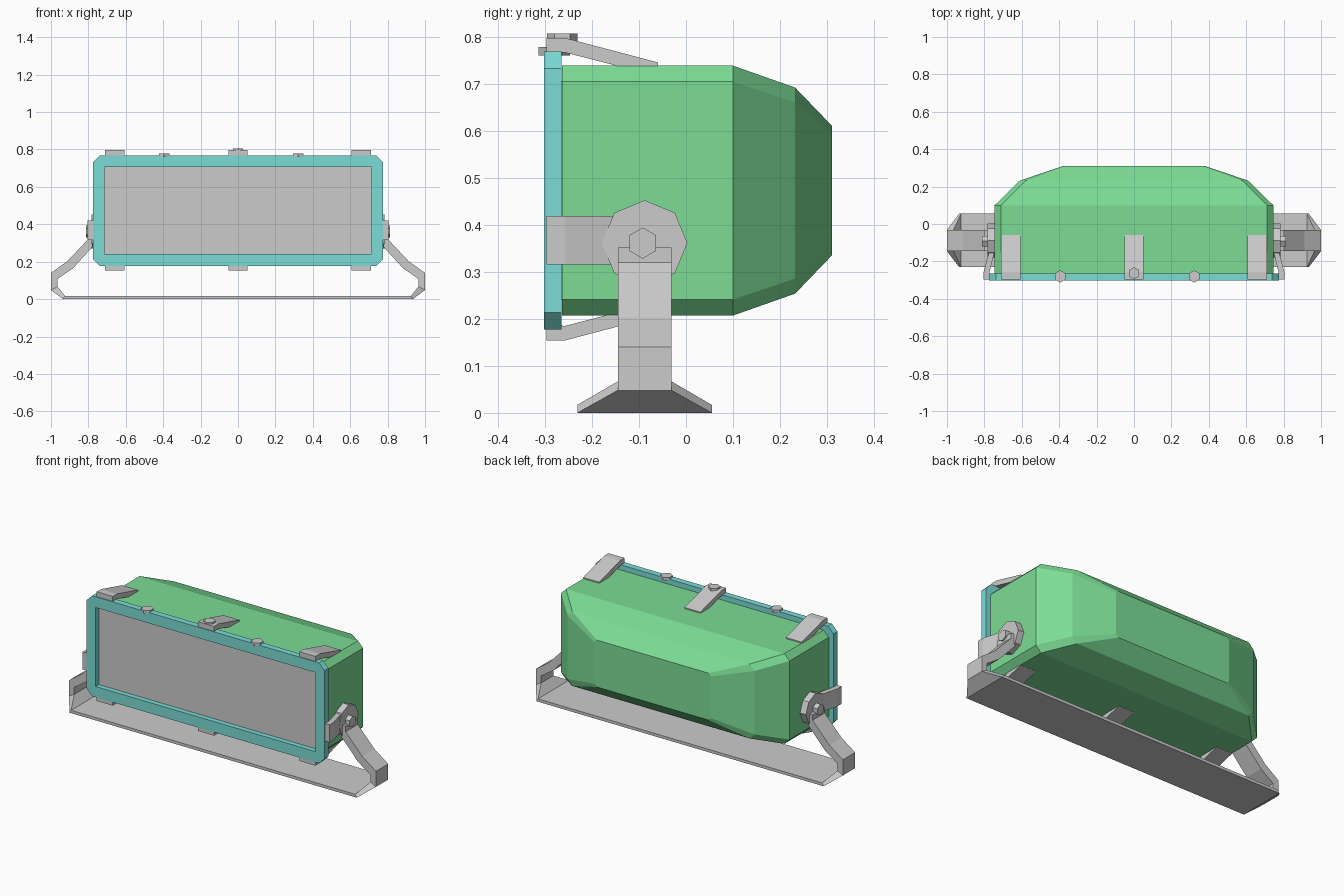
import bpy, bmesh, math
from mathutils import Vector

if "Cube" in bpy.data.objects:
    bpy.data.objects.remove(bpy.data.objects["Cube"])


def material(name, rgb):
    m = bpy.data.materials.new(name)
    m.diffuse_color = (*rgb, 1)
    m.use_nodes = True
    m.node_tree.nodes["Principled BSDF"].inputs["Base Color"].default_value = m.diffuse_color
    return m


GREEN = material("green", (0.20, 0.72, 0.30))
CYAN = material("cyan", (0.20, 0.72, 0.68))
ZC = 0.4725  # height of the lamp's centre


def loft(name, rings, mat=None, closed=False):
    """Skin a row of equal-length rings; cap the ends, or join last to first."""
    bm = bmesh.new()
    vs = [[bm.verts.new(p) for p in r] for r in rings]
    n = len(vs[0])
    pairs = list(zip(vs, vs[1:])) + ([(vs[-1], vs[0])] if closed else [])
    for a, b in pairs:
        for i in range(n):
            j = (i + 1) % n
            bm.faces.new((a[i], a[j], b[j], b[i]))
    if not closed:
        bm.faces.new(vs[0])
        bm.faces.new(vs[-1])
    bmesh.ops.remove_doubles(bm, verts=bm.verts, dist=1e-5)
    bmesh.ops.recalc_face_normals(bm, faces=bm.faces)
    me = bpy.data.meshes.new(name)
    bm.to_mesh(me)
    bm.free()
    ob = bpy.data.objects.new(name, me)
    bpy.context.collection.objects.link(ob)
    if mat:
        me.materials.append(mat)
    return ob


def octagon(y, hx, hz, c):
    """Rectangle in the xz plane with corners cut by c."""
    pts = [(hx, hz - c), (hx - c, hz), (c - hx, hz), (-hx, hz - c),
           (-hx, c - hz), (c - hx, -hz), (hx - c, -hz), (hx, c - hz)]
    return [(x, y, ZC + z) for x, z in pts]


def disc(name, centre, axis, radius, depth, sides):
    """Low-sided prism starting at centre and rising along axis (x or z)."""
    rings = []
    for d in (0, depth):
        ring = []
        for i in range(sides):
            a = 2 * math.pi * i / sides
            u, v = radius * math.cos(a), radius * math.sin(a)
            off = (d, v, u) if axis == "x" else (v, u, d)
            ring.append(Vector(centre) + Vector(off))
        rings.append(ring)
    return loft(name, rings)


# Lamp housing, tapering towards the back
loft("housing", [octagon(-0.264, 0.745, 0.2655, 0.034),
                 octagon(0.10, 0.745, 0.2655, 0.034),
                 octagon(0.232, 0.61, 0.219, 0.032),
                 octagon(0.31, 0.38, 0.138, 0.015)], GREEN)

# Front frame with a rectangular opening
loft("front_frame", [octagon(-0.302, 0.775, 0.2955, 0.036),
                     octagon(-0.265, 0.775, 0.2955, 0.036),
                     octagon(-0.265, 0.715, 0.2325, 0),
                     octagon(-0.302, 0.715, 0.2325, 0)], CYAN, closed=True)

# Recessed glass
loft("glass", [octagon(-0.272, 0.715, 0.2325, 0), octagon(-0.262, 0.715, 0.2325, 0)])

# Clips holding the frame: profile is (y, distance out from the housing)
CLIP = [(-0.297, 0.026), (-0.297, 0.059), (-0.257, 0.059),
        (-0.06, 0.007), (-0.06, -0.004), (-0.14, -0.002), (-0.257, 0.028)]
for x in (-0.66, 0, 0.66):
    for label, base, s in (("top", 0.738, 1), ("bottom", 0.213, -1)):
        loft(label + "_clip", [[(x + w, y, base + s * d) for y, d in CLIP]
                               for w in (-0.052, 0.052)])
for s in (-1, 1):
    loft("side_clip", [[(s * (0.745 + d), y, 0.367 + w) for y, d in CLIP]
                       for w in (-0.052, 0.052)])

# Hex bolts on the top edge
for x in (-0.395, 0.322):
    disc("frame_bolt", (x, -0.28, 0.76), "z", 0.033, 0.018, 6)
disc("clip_bolt", (0, -0.263, 0.79), "z", 0.032, 0.016, 6)

# Pivot discs and bolts
for s in (-1, 1):
    disc("pivot_disc", (s * 0.74, -0.088, 0.361), "x", 0.091, s * 0.043, 8)
    disc("pivot_bolt", (s * 0.77, -0.092, 0.361), "x", 0.033, s * 0.042, 6)

# Mounting bracket: outer x, z, inner x, z, half width; mirrored across
HALF = [(0.802, 0.352, 0.777, 0.352, 0.057), (0.802, 0.32, 0.777, 0.28, 0.057),
        (0.912, 0.203, 0.882, 0.165, 0.057), (1.0, 0.14, 0.965, 0.108, 0.057),
        (1.0, 0.048, 0.965, 0.067, 0.057), (0.935, 0.0, 0.925, 0.017, 0.143)]
path = [(-a, b, -c, d, w) for a, b, c, d, w in HALF] + HALF[::-1]
YB = -0.088
loft("bracket", [[(xo, YB - w, zo), (xo, YB + w, zo), (xi, YB + w, zi), (xi, YB - w, zi)]
                 for xo, zo, xi, zi, w in path])
